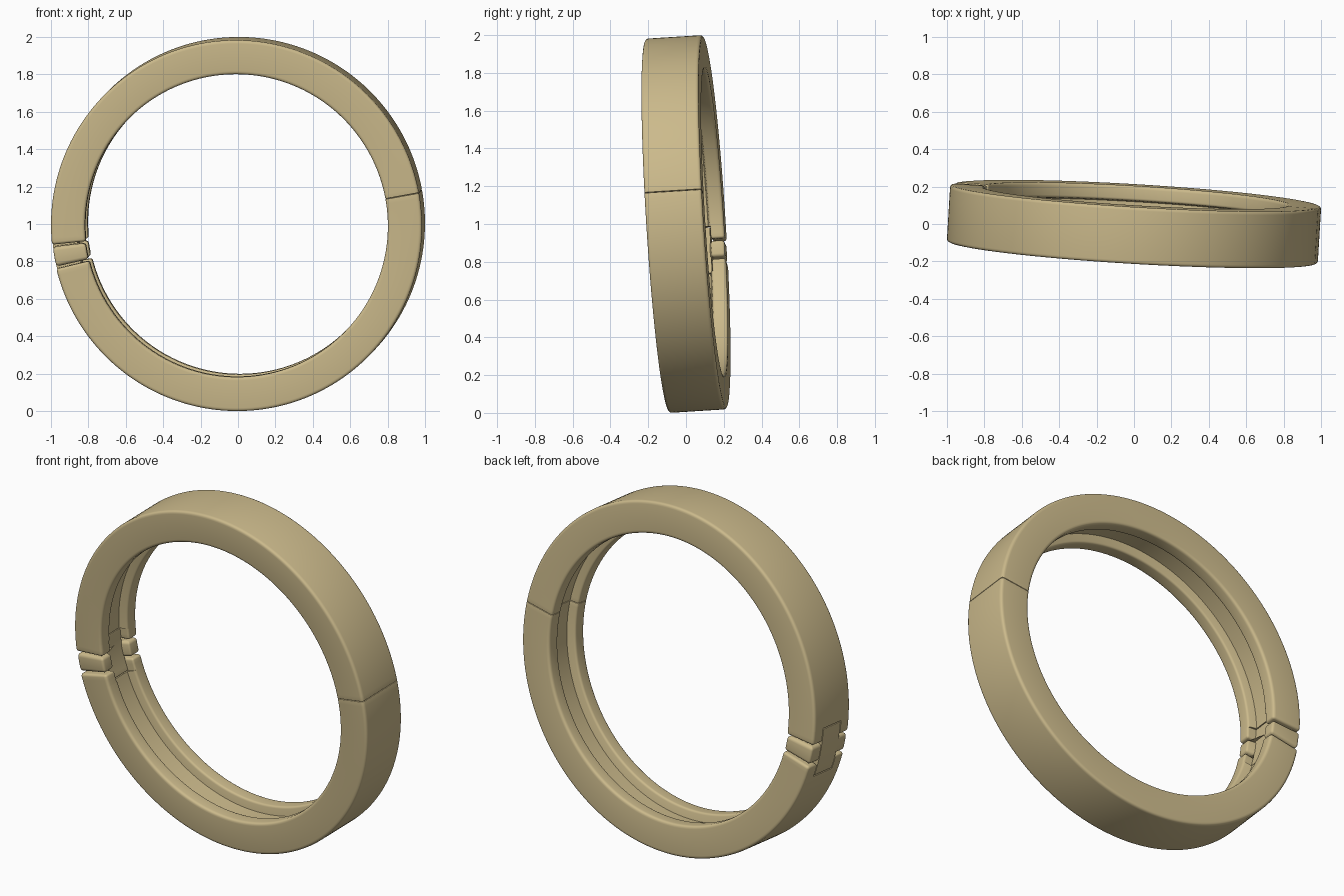
import bpy, bmesh, math
from mathutils import Vector

if "Cube" in bpy.data.objects:
    bpy.data.objects.remove(bpy.data.objects["Cube"])

tan = bpy.data.materials.new("tan plastic")
tan.diffuse_color = (0.60, 0.49, 0.26, 1)
tan.use_nodes = True
tan.node_tree.nodes["Principled BSDF"].inputs["Base Color"].default_value = tan.diffuse_color

# Slightly tilted ring axes: n runs front to back, u to the right, v upward
n = Vector((0.06, 1, 0.063)).normalized()
u = (Vector((1, 0, 0)) - n * n.x).normalized()
v = u.cross(n)
CENTRE = Vector((0, 0, 1))
R_OUT, R_IN, R_FLOOR, HALF = 0.9925, 0.81, 0.86, 0.152
SEAM, LINK = 10.4, 189.9


def fillet(corners, steps=4):
    """Round each (axial, radius, fillet) corner of a closed outline."""
    out = []
    for i, (a, r, f) in enumerate(corners):
        p = Vector((a, r))
        if f == 0:
            out.append(p)
            continue
        d0 = (Vector(corners[i - 1][:2]) - p).normalized()
        d1 = (Vector(corners[(i + 1) % len(corners)][:2]) - p).normalized()
        s, e = p + d0 * f, p + d1 * f
        for k in range(steps + 1):
            t = k / steps
            out.append(s * (1 - t) ** 2 + p * 2 * t * (1 - t) + e * t * t)
    return out


def inset(points, d):
    """Shrink a counter-clockwise outline by d."""
    out = []
    for i, p in enumerate(points):
        a = (p - points[i - 1]).normalized()
        b = (points[(i + 1) % len(points)] - p).normalized()
        m = Vector((-a.y - b.y, a.x + b.x))
        out.append(p + m * (2 * d / m.length_squared))
    return out


def end_stations(angle, radius, sign):
    """Stations from the cap inward: (angle, inset) pairs of a quarter round."""
    if radius == 0:
        return [(angle, 0)]
    quarter = [math.pi / 2 * k / 4 for k in range(5)]
    return [(angle + sign * math.degrees(radius * (1 - math.cos(q))) / 0.9,
             radius * (1 - math.sin(q))) for q in quarter]


def add_arc(bm, outline, start, end, r0=0.0, r1=0.0):
    """Sweep an outline round the ring between two angles, rounding its ends."""
    head = end_stations(start, r0, 1)
    tail = end_stations(end, r1, -1)[::-1]
    a0, a1 = head[-1][0], tail[0][0]
    count = max(1, round((a1 - a0) / 1.5))
    middle = [(a0 + (a1 - a0) * k / count, 0) for k in range(1, count)]
    rings = []
    for ang, d in head + middle + tail:
        c = math.cos(math.radians(ang)) * u + math.sin(math.radians(ang)) * v
        rings.append([bm.verts.new(CENTRE + c * p.y + n * p.x) for p in inset(outline, d)])
    m = len(outline)
    for lo, hi in zip(rings, rings[1:]):
        for i in range(m):
            bm.faces.new((lo[i], hi[i], hi[(i + 1) % m], lo[(i + 1) % m]))
    bm.faces.new(rings[0])
    bm.faces.new(rings[-1][::-1])


def make(name, *arcs):
    bm = bmesh.new()
    for args in arcs:
        add_arc(bm, *args)
    bmesh.ops.recalc_face_normals(bm, faces=bm.faces)
    mesh = bpy.data.meshes.new(name)
    bm.to_mesh(mesh)
    bm.free()
    mesh.materials.append(tan)
    ob = bpy.data.objects.new(name, mesh)
    bpy.context.collection.objects.link(ob)
    bpy.ops.object.select_all(action='DESELECT')
    ob.select_set(True)
    bpy.context.view_layer.objects.active = ob
    bpy.ops.object.shade_smooth_by_angle(angle=math.radians(35))


def box(a0, a1, lo, hi):
    return [Vector(p) for p in ((a0, lo), (a1, lo), (a1, hi), (a0, hi))]


# Channel section: two flanges with a recessed floor between them
channel = fillet([(-HALF, R_IN, .018), (-.075, R_IN, .012), (-.065, R_FLOOR, 0),
                  (.065, R_FLOOR, 0), (.075, R_IN, .012), (HALF, R_IN, .018),
                  (HALF, R_OUT, .018), (-HALF, R_OUT, .018)])

# Cheek sections: the front and back flanges either side of the tongue pocket
cheek_front = fillet([(-HALF, R_IN, .018), (-.078, R_IN, .012), (-.078, R_OUT, 0),
                      (-HALF, R_OUT, .018)])
cheek_back = fillet([(.078, R_IN, .012), (HALF, R_IN, .018), (HALF, R_OUT, .018),
                     (.078, R_OUT, 0)])

# Two half rings meeting at a thin seam, forked at the hinge end
POCKET, GAP = 8.5, 3.8
make("upper_half_ring",
     (channel, SEAM + .06, LINK - POCKET, .003, 0),
     (cheek_front, LINK - POCKET, LINK - GAP, 0, .014),
     (cheek_back, LINK - POCKET, LINK - GAP, 0, .014))
make("lower_half_ring",
     (channel, LINK + POCKET, SEAM + 359.94, 0, .003),
     (cheek_front, LINK + GAP, LINK + POCKET, .014, 0),
     (cheek_back, LINK + GAP, LINK + POCKET, .014, 0))

# Hinge link: a rounded lug on each face and a tongue reaching into both halves
lug = inset(channel, .003)
make("hinge_lugs", (lug, LINK - 3.1, LINK + 3.1, .02, .02))
make("hinge_tongue", (box(-.073, .073, R_FLOOR, R_OUT), LINK - 8.2, LINK + 8.2, .003, .003))
